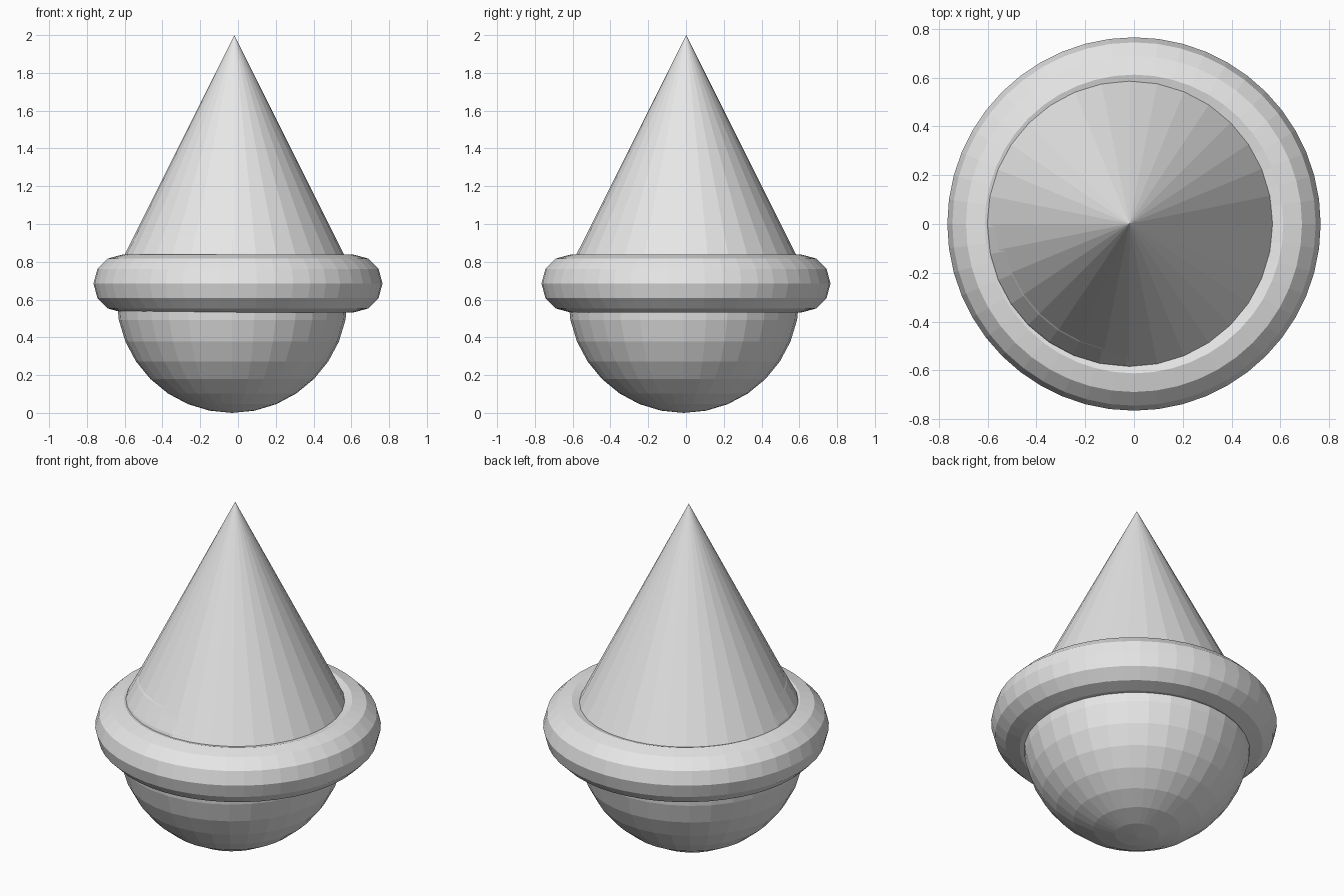
import bpy

cube = bpy.data.objects.get("Cube")
if cube:
    bpy.data.objects.remove(cube, do_unlink=True)

SIZE = 0.612  # shared radius of all three parts

grey = bpy.data.materials.new("plain_grey")
grey.use_nodes = True
grey.diffuse_color = (0.8, 0.8, 0.8, 1)
grey.node_tree.nodes["Principled BSDF"].inputs["Base Color"].default_value = (0.8, 0.8, 0.8, 1)


def finish(name):
    """Name the new part, give it the grey material and keep its facets flat."""
    part = bpy.context.object
    part.name = name
    part.data.materials.clear()
    part.data.materials.append(grey)
    bpy.ops.object.shade_flat()


# Round bowl at the bottom, slightly off centre
bpy.ops.mesh.primitive_uv_sphere_add(segments=32, ring_count=16, radius=SIZE,
                                     location=(-0.031, -0.012, SIZE))
finish("round_base")

# Thick ring around the middle
bpy.ops.mesh.primitive_torus_add(major_segments=48, minor_segments=12,
                                 major_radius=SIZE, minor_radius=SIZE / 4,
                                 location=(0, 0, 0.685))
finish("middle_ring")

# Pointed cone on top, its base sunk into the ring
bpy.ops.mesh.primitive_cone_add(vertices=32, radius1=SIZE, radius2=0, depth=2 * SIZE,
                                location=(-0.019, 0.001, 2 - SIZE))
finish("top_cone")
